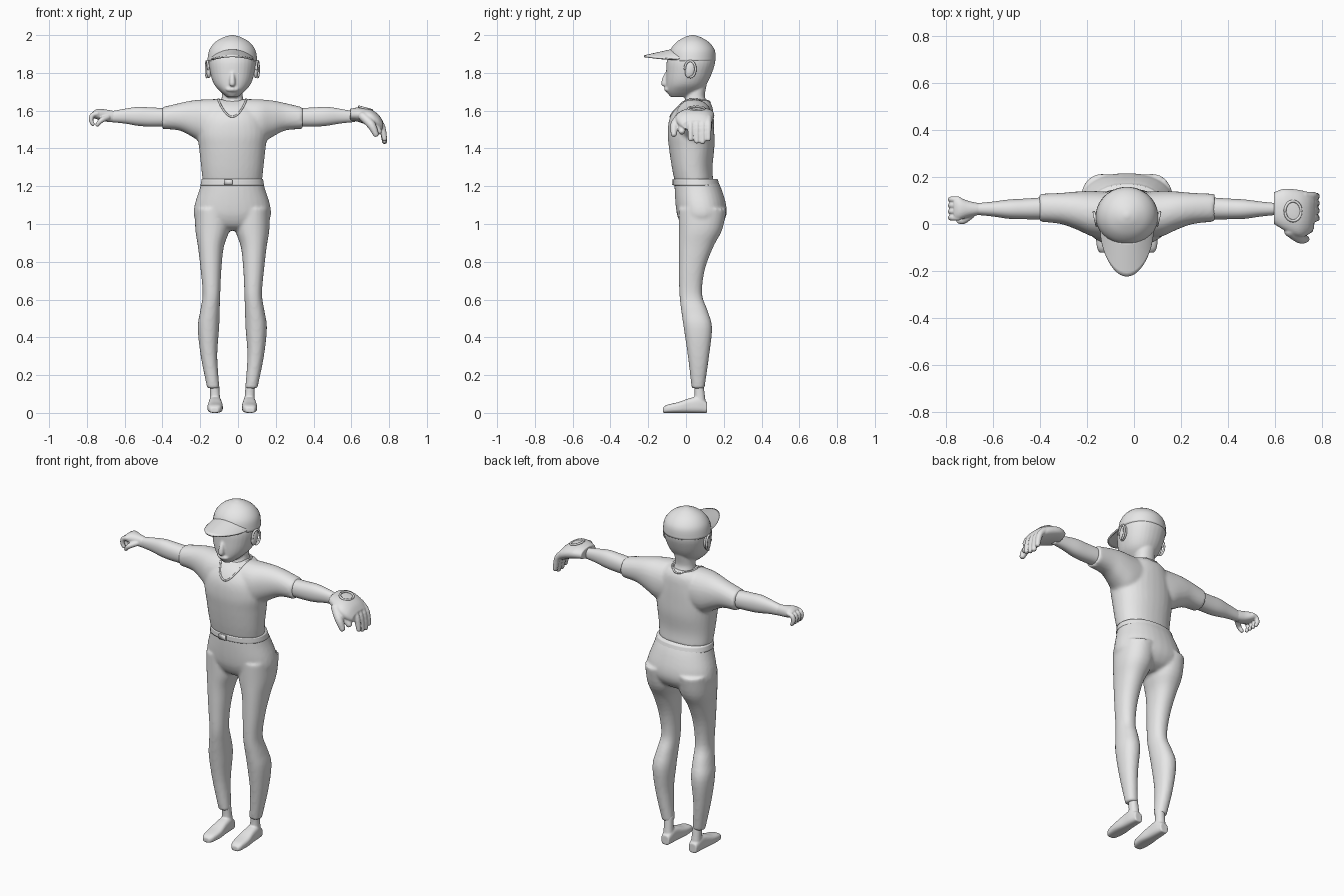
import bpy, bmesh, math
from mathutils import Vector

if "Cube" in bpy.data.objects:
    bpy.data.objects.remove(bpy.data.objects["Cube"])

CX = -0.03  # body centre line
GRAY = bpy.data.materials.new("plain_gray")
GRAY.diffuse_color = (0.8, 0.8, 0.8, 1)
GRAY.use_nodes = True
GRAY.node_tree.nodes["Principled BSDF"].inputs["Base Color"].default_value = GRAY.diffuse_color


def smooth_rows(rows, steps=4):
    """Catmull-Rom interpolation between rows of numbers."""
    out = []
    for i in range(len(rows) - 1):
        a, b, c, d = (rows[max(0, min(len(rows) - 1, i + k))] for k in (-1, 0, 1, 2))
        for s in range(steps):
            t = s / steps
            out.append([0.5 * (2 * q + (r - p) * t + (2 * p - 5 * q + 4 * r - w) * t * t
                               + (3 * q - p - 3 * r + w) * t ** 3)
                        for p, q, r, w in zip(a, b, c, d)])
    return out + [list(rows[-1])]


def skin(bm, rings, closed=False):
    vs = [[bm.verts.new(p) for p in r] for r in rings]
    n = len(vs[0])
    for i in range(len(vs) if closed else len(vs) - 1):
        a, b = vs[i], vs[(i + 1) % len(vs)]
        for k in range(n):
            bm.faces.new((a[k], a[(k + 1) % n], b[(k + 1) % n], b[k]))
    if not closed:
        bm.faces.new(vs[0])
        bm.faces.new(vs[-1])


def loft(bm, axis, rows, power=2.2, flip=False):
    """Rows are (position, low, high, low, high) across the other two axes."""
    rings = []
    for p, a0, a1, b0, b1 in smooth_rows(rows):
        ring = []
        for k in range(32):
            t = math.tau * (k + 0.5) / 32
            c, s = math.cos(t), math.sin(t)
            a = (a0 + a1) / 2 + (a1 - a0) / 2 * math.copysign(abs(c) ** (2 / power), c)
            b = (b0 + b1) / 2 + (b1 - b0) / 2 * math.copysign(abs(s) ** (2 / power), s)
            co = {'x': (p, a, b), 'y': (a, p, b), 'z': (a, b, p)}[axis]
            ring.append((2 * CX - co[0] if flip else co[0], co[1], co[2]))
        rings.append(ring)
    skin(bm, rings)


def tube(bm, pts, closed=False, sides=12):
    """Points are (x, y, z, radius); open ends are rounded."""
    rows = pts if closed else smooth_rows(pts)
    n, rings = len(rows), []
    for i, row in enumerate(rows):
        lo, hi = (i - 1, (i + 1) % n) if closed else (max(i - 1, 0), min(i + 1, n - 1))
        t = (Vector(rows[hi][:3]) - Vector(rows[lo][:3])).normalized()
        u = t.cross(Vector((0, 1, 0.05))).normalized()
        v = t.cross(u)
        layers = [(0, 1)]
        if not closed and i == 0:
            layers = [(-0.8, 0.5), (-0.5, 0.85), (0, 1)]
        elif not closed and i == n - 1:
            layers = [(0, 1), (0.5, 0.85), (0.8, 0.5)]
        for off, sc in layers:
            c = Vector(row[:3]) + t * off * row[3]
            rings.append([c + (u * math.cos(math.tau * k / sides) + v * math.sin(math.tau * k / sides))
                          * row[3] * sc for k in range(sides)])
    skin(bm, rings, closed)


def finish(name, bm, voxel=0, iterations=3):
    """Make the object; a voxel size blends overlapping pieces into one skin."""
    bmesh.ops.recalc_face_normals(bm, faces=bm.faces)
    me = bpy.data.meshes.new(name)
    bm.to_mesh(me)
    bm.free()
    ob = bpy.data.objects.new(name, me)
    bpy.context.collection.objects.link(ob)
    me.materials.append(GRAY)
    me.polygons.foreach_set("use_smooth", [True] * len(me.polygons))
    if voxel:
        rm = ob.modifiers.new("blend", 'REMESH')
        rm.mode, rm.voxel_size, rm.use_smooth_shade = 'VOXEL', voxel, True
        sm = ob.modifiers.new("relax", 'SMOOTH')
        sm.factor, sm.iterations = 0.5, iterations
    return ob


# Trousers: pelvis and two legs
bm = bmesh.new()
loft(bm, 'z', [(1.235, -.19, .13, -.06, .165), (1.18, -.205, .145, -.06, .19), (1.10, -.23, .17, -.055, .213),
               (1.04, -.233, .173, -.045, .212), (0.99, -.20, .14, -.02, .18), (0.965, -.12, .06, .02, .13)])
for flip in (False, True):
    loft(bm, 'z', [(1.08, -.228, -.04, -.04, .215), (.97, -.226, -.045, -.038, .192), (.88, -.212, -.075, -.037, .145),
                   (.76, -.198, -.088, -.037, .10), (.63, -.187, -.094, -.035, .085), (.54, -.20, -.097, -.025, .115),
                   (.45, -.213, -.10, -.012, .138), (.30, -.197, -.11, .01, .122), (.13, -.163, -.098, .03, .098)],
         flip=flip)
finish("trousers", bm, 0.009, 4)

# Belt and buckle
bm = bmesh.new()
loft(bm, 'z', [(1.205, -.199, .139, -.066, .178), (1.237, -.193, .133, -.066, .168)])
finish("belt", bm)
bm = bmesh.new()
loft(bm, 'y', [(-.074, -.075, -.03, 1.206, 1.236), (-.06, -.075, -.03, 1.206, 1.236)], 8)
finish("buckle", bm)

# Shirt: torso and sleeves
bm = bmesh.new()
loft(bm, 'z', [(1.225, -.187, .127, -.06, .145), (1.30, -.195, .135, -.075, .14), (1.40, -.206, .146, -.09, .15),
               (1.48, -.215, .155, -.097, .15), (1.56, -.20, .14, -.087, .147), (1.62, -.165, .105, -.05, .14),
               (1.655, -.12, .06, .0, .12)])
for flip in (False, True):
    loft(bm, 'x', [(-.402, .01, .128, 1.503, 1.618), (-.31, .0, .132, 1.495, 1.64), (-.24, -.025, .138, 1.46, 1.654),
                   (-.17, -.055, .14, 1.42, 1.66), (-.08, -.06, .135, 1.42, 1.662)], flip=flip)
shirt = finish("shirt", bm, 0.009, 4)

# Neckline laid on the shirt surface
bpy.context.view_layer.update()
surface = shirt.evaluated_get(bpy.context.evaluated_depsgraph_get())
path = []
for k in range(48):
    t = math.tau * k / 48
    s = math.sin(t)
    guess = Vector((CX + .075 * math.cos(t), .03 + (.09 if s > 0 else .12) * s, 1.66 - (.02 if s > 0 else .09) * s * s))
    hit, co, normal, index = surface.closest_point_on_mesh(guess)
    path.append((*co, .005))
bm = bmesh.new()
tube(bm, path, closed=True, sides=8)
finish("neckline", bm)

# Arms
for flip, side in ((False, "right"), (True, "left")):
    bm = bmesh.new()
    loft(bm, 'x', [(-.36, .02, .115, 1.515, 1.612), (-.46, .02, .108, 1.515, 1.617), (-.53, .022, .104, 1.52, 1.62),
                   (-.60, .032, .095, 1.532, 1.61), (-.68, .04, .087, 1.54, 1.595)], flip=flip)
    finish(side + "_arm", bm)

# Bare hand with curled fingers
bm = bmesh.new()
loft(bm, 'x', [(-.65, .04, .087, 1.538, 1.597), (-.70, .03, .097, 1.542, 1.606), (-.74, .018, .112, 1.552, 1.61),
               (-.765, .018, .112, 1.562, 1.598)])
for y in (.027, .053, .079, .104):
    tube(bm, [(-.745, y, 1.585, .013), (-.771, y, 1.576, .013), (-.778, y, 1.55, .012), (-.768, y, 1.528, .010)])
tube(bm, [(-.69, .04, 1.565, .016), (-.725, .013, 1.548, .014), (-.745, .014, 1.525, .011)])
finish("bare_hand", bm, 0.004, 2)

# Fielding glove: broad palm, hanging fingers, thumb and webbing
bm = bmesh.new()
loft(bm, 'x', [(.594, .0, .135, 1.548, 1.61), (.64, -.028, .15, 1.54, 1.617), (.70, -.055, .145, 1.517, 1.607),
               (.74, -.045, .135, 1.50, 1.583), (.765, -.02, .125, 1.495, 1.55)])
for y, low in ((.025, 1.45), (.057, 1.438), (.088, 1.435), (.118, 1.45)):
    tube(bm, [(.72, y, 1.56, .02), (.76, y, 1.52, .018), (.776, y, low, .014)])
tube(bm, [(.66, -.03, 1.57, .024), (.705, -.06, 1.525, .023), (.73, -.064, 1.475, .016)])
tube(bm, [(.70, -.02, 1.55, .026), (.745, -.022, 1.49, .018)])
finish("glove", bm, 0.005, 2)
bm = bmesh.new()
tube(bm, [(.675 + .034 * math.cos(math.tau * k / 32), .055 + .042 * math.sin(math.tau * k / 32),
           1.612 - .009 * math.cos(math.tau * k / 32), .006) for k in range(32)], closed=True, sides=8)
finish("glove_opening_rim", bm)

# Head, neck and nose
bm = bmesh.new()
loft(bm, 'z', [(1.672, -.058, -.002, -.082, .03), (1.70, -.092, .032, -.101, .07), (1.74, -.127, .067, -.105, .108),
               (1.80, -.147, .087, -.105, .138), (1.87, -.154, .094, -.10, .155), (1.93, -.13, .07, -.07, .13),
               (1.96, -.10, .04, -.03, .10)])
loft(bm, 'z', [(1.60, -.10, .04, -.03, .12), (1.64, -.092, .032, -.012, .112), (1.68, -.085, .025, .0, .10),
               (1.74, -.085, .025, .0, .11)])
tube(bm, [(CX, -.10, 1.80, .010), (CX, -.112, 1.77, .014), (CX, -.115, 1.743, .017)])
tube(bm, [(CX - .025, -.098, 1.712, .010), (CX, -.104, 1.712, .012), (CX + .025, -.098, 1.712, .010)])
finish("head", bm, 0.006, 3)

# Ears with raised rims
for sign, side in ((-1, "right"), (1, "left")):
    bm = bmesh.new()
    bmesh.ops.create_uvsphere(bm, u_segments=20, v_segments=12, radius=1)
    for v in bm.verts:
        v.co = (CX + sign * .124 + v.co.x * .014, .022 + v.co.y * .028 + v.co.z * .006, 1.818 + v.co.z * .046)
    tube(bm, [(CX + sign * (.134 + .006 * math.cos(a)), .022 + .028 * math.cos(a), 1.82 + .043 * math.sin(a), .006)
              for a in (math.radians(10 * d - 90) for d in range(28))], sides=8)
    finish(side + "_ear", bm)

# Cap crown and curved brim
bm = bmesh.new()
loft(bm, 'z', [(1.862, -.163, .103, -.094, .158), (1.92, -.153, .093, -.084, .153), (1.962, -.122, .062, -.052, .122),
               (1.988, -.078, .018, -.01, .08), (1.998, -.045, -.015, .02, .05), (2.0, -.033, -.027, .032, .038)], 2)
finish("cap_crown", bm)
bm = bmesh.new()
grid = []
for i in range(25):
    u = math.sin(math.pi * (i / 24 - .5))
    back = .03 - .10 * math.sqrt(1 - .9 * u * u)
    front = -.045 - .177 * max(0, 1 - u * u) ** .65
    grid.append([bm.verts.new((CX + .108 * u, back + (front - back) * j / 8,
                               1.922 - .038 * u * u - .034 * (j / 8) * (1 - .6 * u * u))) for j in range(9)])
for i in range(24):
    for j in range(8):
        bm.faces.new((grid[i][j], grid[i][j + 1], grid[i + 1][j + 1], grid[i + 1][j]))
brim = finish("cap_brim", bm)
solid = brim.modifiers.new("thickness", 'SOLIDIFY')
solid.thickness, solid.offset = .01, 0

# Shoes with ankles
for flip, side in ((False, "right"), (True, "left")):
    bm = bmesh.new()
    loft(bm, 'y', [(-.122, -.145, -.105, 0, .028), (-.10, -.157, -.088, 0, .043), (-.04, -.162, -.08, 0, .057),
                   (.02, -.156, -.085, 0, .078), (.07, -.153, -.088, 0, .085), (.112, -.145, -.095, 0, .055)],
         3, flip)
    loft(bm, 'z', [(.03, -.152, -.088, .035, .108), (.09, -.148, -.096, .045, .10), (.16, -.15, -.10, .042, .092)],
         flip=flip)
    finish(side + "_shoe", bm, 0.005, 2)
